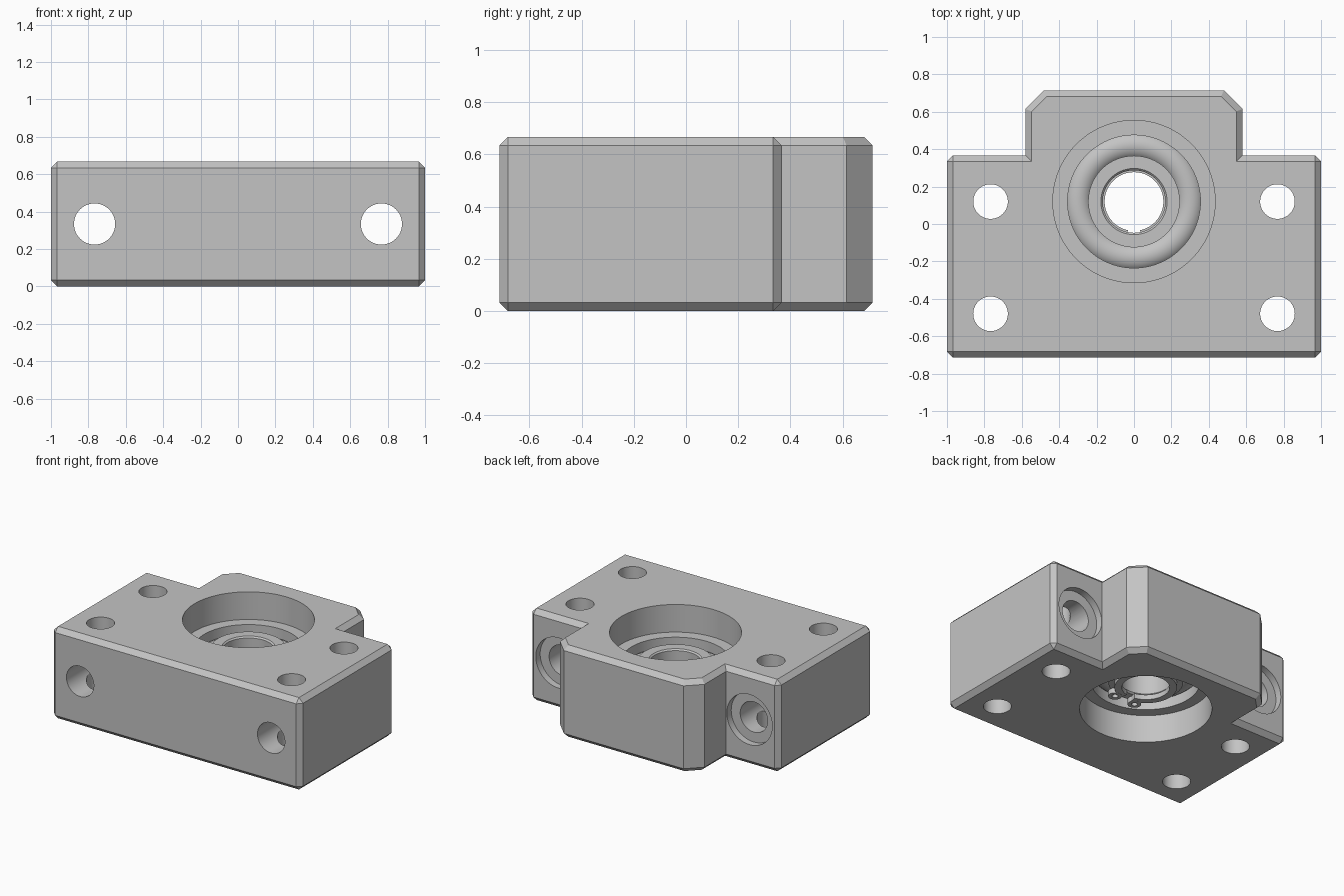
import bpy
import bmesh
import math

if "Cube" in bpy.data.objects:
    bpy.data.objects.remove(bpy.data.objects["Cube"], do_unlink=True)

HEIGHT = 0.667
MID = HEIGHT / 2
BORE_Y = 0.12
CHAMFER = 0.033
HOLE_X = 0.767

steel = bpy.data.materials.new("grey steel")
steel.use_nodes = True
steel.diffuse_color = (0.55, 0.55, 0.55, 1)
steel.node_tree.nodes["Principled BSDF"].inputs["Base Color"].default_value = (0.55, 0.55, 0.55, 1)


def finish(name, bm, smooth=True):
    """Turn a bmesh into a named object with the steel material."""
    bmesh.ops.recalc_face_normals(bm, faces=bm.faces)
    mesh = bpy.data.meshes.new(name)
    bm.to_mesh(mesh)
    bm.free()
    mesh.materials.append(steel)
    obj = bpy.data.objects.new(name, mesh)
    bpy.context.collection.objects.link(obj)
    if smooth:
        shade(obj)
    return obj


def shade(obj):
    bpy.ops.object.select_all(action='DESELECT')
    obj.select_set(True)
    bpy.context.view_layer.objects.active = obj
    bpy.ops.object.shade_smooth_by_angle(angle=math.radians(30))


def lathe(name, profile, center, steps=96):
    """Spin a closed (radius, z) profile around a vertical axis."""
    bm = bmesh.new()
    rings = []
    for i in range(steps):
        a = math.tau * i / steps
        rings.append([bm.verts.new((center[0] + r * math.cos(a), center[1] + r * math.sin(a), z))
                      for r, z in profile])
    n = len(profile)
    for i in range(steps):
        p, q = rings[i], rings[(i + 1) % steps]
        for j in range(n):
            k = (j + 1) % n
            bm.faces.new((p[j], q[j], q[k], p[k]))
    return finish(name, bm)


def drill(target, radius, location, depth, along_y=False, steps=64):
    """Cut a cylindrical hole into the target."""
    bpy.ops.mesh.primitive_cylinder_add(
        vertices=steps, radius=radius, depth=depth, location=location,
        rotation=(math.pi / 2 if along_y else 0, 0, 0))
    cutter = bpy.context.object
    cutter.hide_render = True
    mod = target.modifiers.new("hole", 'BOOLEAN')
    mod.operation = 'DIFFERENCE'
    mod.solver = 'EXACT'
    mod.object = cutter
    bpy.context.view_layer.objects.active = target
    bpy.ops.object.modifier_apply(modifier=mod.name)
    bpy.data.objects.remove(cutter, do_unlink=True)


# Housing block: T-shaped outline, extruded and chamfered
half = [(1, -0.715), (1, 0.367), (0.58, 0.367), (0.58, 0.615), (0.48, 0.715)]
outline = half + [(-x, y) for x, y in reversed(half)]
bm = bmesh.new()
base = bm.faces.new([bm.verts.new((x, y, 0)) for x, y in outline])
top = bmesh.ops.extrude_face_region(bm, geom=[base])["geom"]
bmesh.ops.translate(bm, vec=(0, 0, HEIGHT),
                    verts=[v for v in top if isinstance(v, bmesh.types.BMVert)])
if not any(f.normal.z < -0.5 and f.calc_center_median().z < 0.01 for f in bm.faces):
    bm.normal_update()
bmesh.ops.recalc_face_normals(bm, faces=bm.faces)
edges = []
for e in bm.edges:
    a, b = e.verts
    vertical = abs(a.co.z - b.co.z) > 0.1
    if not vertical or abs(a.co.x) > 0.9:
        edges.append(e)
bmesh.ops.bevel(bm, geom=edges, offset=CHAMFER, segments=1, affect='EDGES')
block = finish("housing_block", bm, smooth=False)

# Bearing bore, vertical bolt holes, horizontal bolt holes with rear spotfaces
drill(block, 0.434, (0, BORE_Y, MID), 1, steps=96)
for x in (-HOLE_X, HOLE_X):
    for y in (BORE_Y, -0.48):
        drill(block, 0.0925, (x, y, MID), 1)
    drill(block, 0.11, (x, 0, MID), 2, along_y=True)
    drill(block, 0.182, (x, 0.417, MID), 0.2, along_y=True)
shade(block)

# Bearing: two races and a rounded ball track between them
LOW, HIGH = MID - 0.133, MID + 0.133
axis = (0, BORE_Y)
lathe("outer_race", [(0.355, LOW), (0.44, LOW), (0.44, HIGH), (0.355, HIGH)], axis)
e = 0.01
lathe("inner_race", [(0.167 + e, LOW), (0.245, LOW), (0.245, HIGH), (0.167 + e, HIGH),
                     (0.167, HIGH - e), (0.167, LOW + e)], axis)
track = [(0.3 + 0.08 * math.cos(math.tau * i / 24), MID + 0.08 * math.sin(math.tau * i / 24))
         for i in range(24)]
lathe("ball_track", track, axis)

# Snap ring under the inner race, open towards the front
CLIP_LOW, CLIP_HIGH = LOW - 0.038, LOW - 0.002
bm = bmesh.new()
sections = []
gap = math.radians(12)
steps = 64
for i in range(steps + 1):
    a = -math.pi / 2 + gap + (math.tau - 2 * gap) * i / steps
    sections.append([bm.verts.new((r * math.cos(a), BORE_Y + r * math.sin(a), z))
                     for r, z in ((0.157, CLIP_LOW), (0.205, CLIP_LOW),
                                  (0.205, CLIP_HIGH), (0.157, CLIP_HIGH))])
for p, q in zip(sections, sections[1:]):
    for j in range(4):
        k = (j + 1) % 4
        bm.faces.new((p[j], q[j], q[k], p[k]))
bm.faces.new(sections[0])
bm.faces.new(sections[-1])
finish("snap_ring", bm)

# Snap ring ears with plier holes
for side, x in (("left", 0.083), ("right", -0.083)):
    lathe("snap_ring_ear_" + side,
          [(0.02, CLIP_LOW - 0.001), (0.045, CLIP_LOW - 0.001),
           (0.045, CLIP_HIGH), (0.02, CLIP_HIGH)],
          (x, BORE_Y - 0.215), steps=32)
